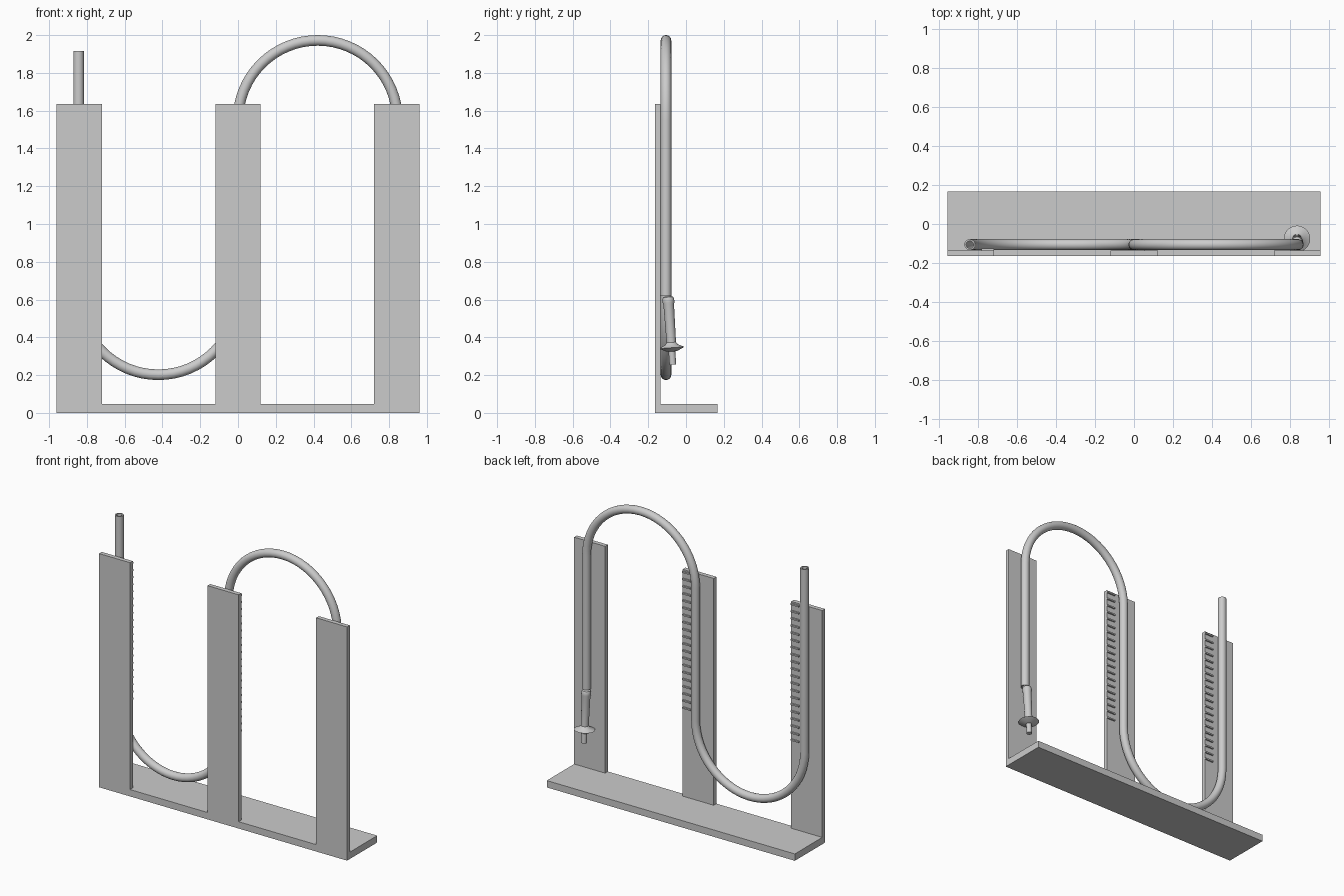
import bpy, bmesh, math

if "Cube" in bpy.data.objects:
    bpy.data.objects.remove(bpy.data.objects["Cube"])


def finish(bm, name, smooth=False):
    bmesh.ops.recalc_face_normals(bm, faces=bm.faces)
    me = bpy.data.meshes.new(name)
    bm.to_mesh(me)
    bm.free()
    ob = bpy.data.objects.new(name, me)
    bpy.context.collection.objects.link(ob)
    if smooth:
        bpy.ops.object.select_all(action='DESELECT')
        ob.select_set(True)
        bpy.context.view_layer.objects.active = ob
        bpy.ops.object.shade_smooth_by_angle(angle=math.radians(35))
    return ob


def add_box(bm, lo, hi):
    vs = bmesh.ops.create_cube(bm, size=1)['verts']
    for v in vs:
        v.co = [(a + b) / 2 + c * (b - a) for a, b, c in zip(lo, hi, v.co)]


def box(name, lo, hi):
    bm = bmesh.new()
    add_box(bm, lo, hi)
    return finish(bm, name)


def skin(bm, rings, closed=False):
    n = len(rings[0])
    pairs = list(zip(rings, rings[1:])) + ([(rings[-1], rings[0])] if closed else [])
    for a, b in pairs:
        for i in range(n):
            j = (i + 1) % n
            bm.faces.new((a[i], a[j], b[j], b[i]))


# Base and three upright boards
FRONT, BACK, TOP = -0.165, -0.135, 1.635
box("base", (-0.96, FRONT, 0), (0.96, 0.168, 0.048))
for name, x in (("left_board", -0.84), ("middle_board", 0), ("right_board", 0.84)):
    box(name, (x - 0.12, FRONT, 0.048), (x + 0.12, BACK, TOP))

# Raised scale marks on the backs of the left and middle boards
for name, x in (("left_scale", -0.84), ("middle_scale", 0)):
    bm = bmesh.new()
    for i in range(20):
        z = 1.62 - i * 0.05
        add_box(bm, (x + 0.055, BACK - 0.005, z - 0.005), (x + 0.12, BACK + 0.01, z + 0.005))
    finish(bm, name)

# Hollow bent tube: (x, z, heading angle) stations along the centre line
R, LOW, HIGH, N = 0.422, 0.624, 1.55, 32
path = [(-2 * R, 1.915, -math.pi / 2)]
for i in range(N + 1):
    a = math.pi + math.pi * i / N
    path.append((-R + R * math.cos(a), LOW + R * math.sin(a), a + math.pi / 2))
for i in range(N + 1):
    a = math.pi - math.pi * i / N
    path.append((R + R * math.cos(a), HIGH + R * math.sin(a), a - math.pi / 2))
path.append((2 * R, 0.62, -math.pi / 2))

bm = bmesh.new()


def tube_ring(station, r, sides=24):
    x, z, h = station
    out = []
    for k in range(sides):
        t = 2 * math.pi * k / sides
        u, w = r * math.cos(t), r * math.sin(t)
        out.append(bm.verts.new((x - u * math.sin(h), -0.106 + w, z + u * math.cos(h))))
    return out


rings = [tube_ring(s, 0.028) for s in path] + [tube_ring(s, 0.019) for s in reversed(path)]
skin(bm, rings, closed=True)
finish(bm, "bent_tube", True)

# Slightly tilted end fitting with flange and spout
profile = [(0.018, 0.272), (0.027, 0.268), (0.031, 0.258), (0.031, 0.24), (0.028, 0.228),
           (0.025, 0.028), (0.034, 0.016), (0.068, 0.0), (0.03, -0.018),
           (0.018, -0.02), (0.018, -0.09)]
bm = bmesh.new()
rings = [[bm.verts.new((r * math.cos(2 * math.pi * k / 24), r * math.sin(2 * math.pi * k / 24), z))
          for k in range(24)] for r, z in profile]
skin(bm, rings)
bm.faces.new(rings[0])
bm.faces.new(rings[-1])
fitting = finish(bm, "end_fitting", True)
fitting.location = (0.838, -0.076, 0.345)
fitting.rotation_euler = (0.068, 0, 0)
